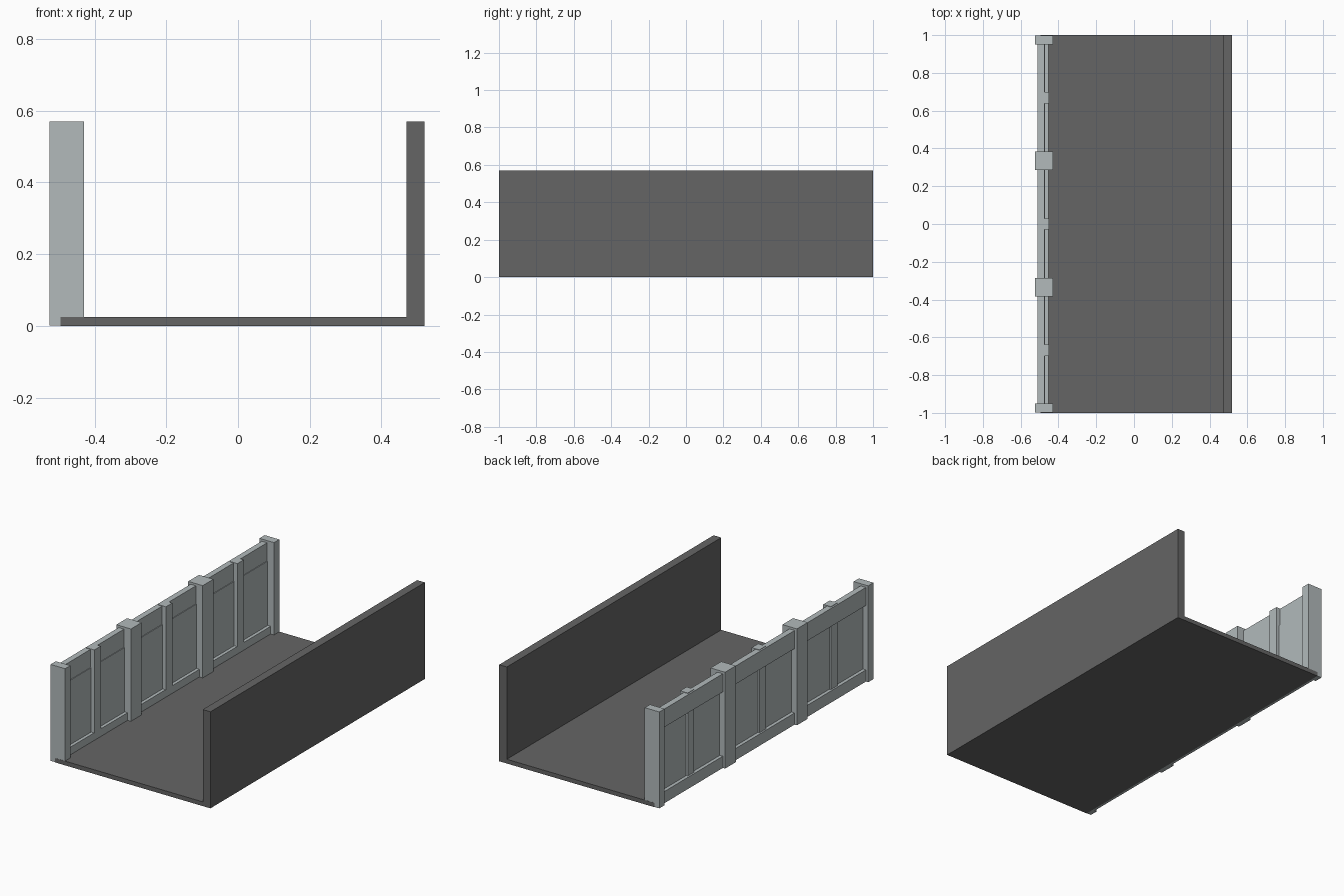
import bpy
import bmesh

cube = bpy.data.objects.get("Cube")
if cube:
    bpy.data.objects.remove(cube, do_unlink=True)


def make_material(name, rgb):
    mat = bpy.data.materials.new(name)
    mat.use_nodes = True
    colour = (*rgb, 1.0)
    mat.diffuse_color = colour
    mat.node_tree.nodes["Principled BSDF"].inputs["Base Color"].default_value = colour
    return mat


dark = make_material("dark_grey", (0.13, 0.13, 0.13))
pale = make_material("pale_grey", (0.445, 0.491, 0.497))


def box(name, x, y, z, mat):
    """Box from (low, high) ranges on each axis."""
    bm = bmesh.new()
    bmesh.ops.create_cube(bm, size=1.0)
    for v in bm.verts:
        v.co = [r[0] if c < 0 else r[1] for c, r in zip(v.co, (x, y, z))]
    mesh = bpy.data.meshes.new(name)
    bm.to_mesh(mesh)
    bm.free()
    mesh.materials.append(mat)
    obj = bpy.data.objects.new(name, mesh)
    bpy.context.collection.objects.link(obj)
    return obj


# Plain floor slab and solid side wall
FLOOR = 0.025
HEIGHT = 0.57
box("floor", (-0.495, 0.52), (-1, 1), (0, FLOOR), dark)
box("solid_wall", (0.47, 0.52), (-1, 1), (FLOOR, HEIGHT), dark)

# Main posts of the panelled wall: half-width posts at the ends
END = 0.999
BASE = 0.001
posts = [(-END, -0.95), (-0.385, -0.285), (0.285, 0.385), (0.95, END)]
for i, span in enumerate(posts):
    box(f"main_post_{i + 1}", (-0.525, -0.43), span, (BASE, HEIGHT), pale)

# Each bay: two rails, a slim middle post and two recessed panels
RAIL_LOW = 0.07
RAIL_HIGH = 0.45
RAIL_TOP = 0.557
for i, (a, b) in enumerate(zip(posts, posts[1:])):
    start, end = a[1], b[0]
    mid = (start + end) / 2
    slim = (mid - 0.03, mid + 0.03)
    n = i + 1
    box(f"bottom_rail_{n}", (-0.51, -0.452), (start, end), (BASE, RAIL_LOW), pale)
    box(f"top_rail_{n}", (-0.51, -0.475), (start, end), (RAIL_HIGH, RAIL_TOP), pale)
    box(f"slim_post_{n}", (-0.5, -0.45), slim, (RAIL_LOW, RAIL_TOP + 0.003), pale)
    for side, span in (("front", (start, slim[0])), ("back", (slim[1], end))):
        box(f"{side}_panel_{n}", (-0.49, -0.471), span, (RAIL_LOW, RAIL_HIGH), pale)
